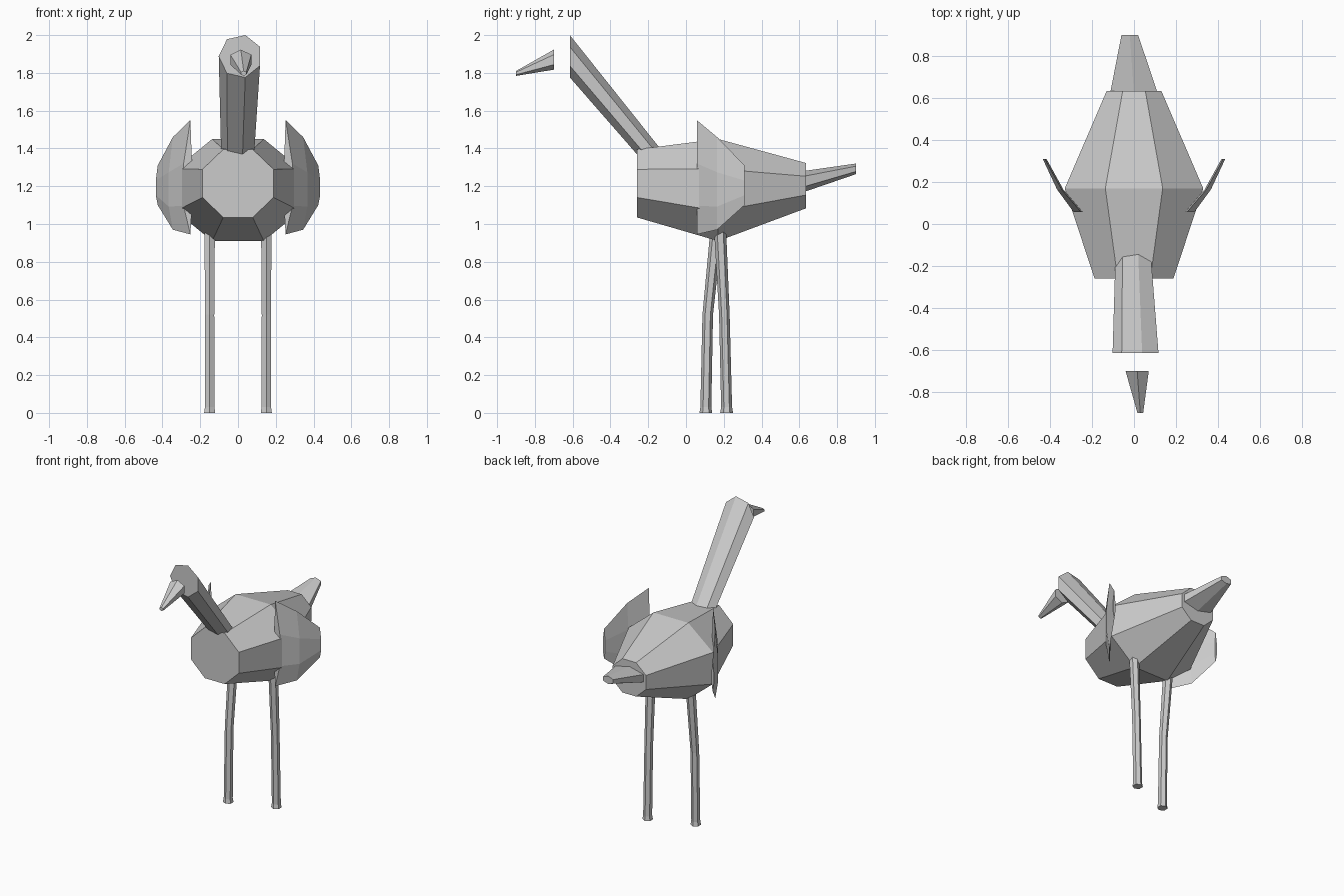
import bpy, bmesh
from math import cos, sin, pi, radians

cube = bpy.data.objects.get("Cube")
if cube:
    bpy.data.objects.remove(cube, do_unlink=True)

grey = bpy.data.materials.new("plain grey")
grey.use_nodes = True
colour = (0.6, 0.6, 0.6, 1)
grey.diffuse_color = colour
grey.node_tree.nodes["Principled BSDF"].inputs["Base Color"].default_value = colour


def loft(name, rings):
    """Skin a series of equal-length rings and cap both ends."""
    bm = bmesh.new()
    rows = [[bm.verts.new(p) for p in ring] for ring in rings]
    n = len(rows[0])
    for a, b in zip(rows, rows[1:]):
        for i in range(n):
            j = (i + 1) % n
            bm.faces.new((a[i], a[j], b[j], b[i]))
    bm.faces.new(rows[0])
    bm.faces.new(rows[-1])
    bmesh.ops.recalc_face_normals(bm, faces=bm.faces)
    mesh = bpy.data.meshes.new(name)
    bm.to_mesh(mesh)
    bm.free()
    mesh.materials.append(grey)
    obj = bpy.data.objects.new(name, mesh)
    bpy.context.collection.objects.link(obj)
    return obj


def upright_ring(x, y, z, rx, rz, sides, turn):
    """Polygon standing in the xz plane."""
    angles = [radians(turn) + 2 * pi * i / sides for i in range(sides)]
    return [(x + rx * cos(a), y, z + rz * sin(a)) for a in angles]


def flat_ring(x, y, z, r, sides=6):
    """Polygon lying in the xy plane."""
    angles = [pi / 2 + 2 * pi * i / sides for i in range(sides)]
    return [(x + r * cos(a), y + r * sin(a), z) for a in angles]


# Body: octagonal barrel, widest in the middle
k = 1 / cos(pi / 8)
loft("body", [upright_ring(0, y, z, rx * k, rz * k, 8, 22.5) for y, z, rx, rz in (
    (-0.26, 1.215, 0.188, 0.18), (0.17, 1.18, 0.33, 0.27), (0.635, 1.203, 0.13, 0.12))])

# Neck: seven-sided, narrower where it enters the body
loft("neck", [upright_ring(x, y, z, r, r, 7, 77) for x, y, z, r in (
    (0.013, -0.615, 1.888, 0.115), (0.0, -0.14, 1.318, 0.088))])

# Beak: small tapered piece ahead of the neck
loft("beak", [upright_ring(0.015, -0.70, 1.87, 0.064, 0.053, 6, 30),
              upright_ring(0.03, -0.90, 1.797, 0.016, 0.013, 6, 30)])

# Tail: flattened taper at the back
loft("tail", [upright_ring(0, 0.62, 1.224, 0.132, 0.056, 6, 30),
              upright_ring(-0.02, 0.90, 1.292, 0.046, 0.028, 6, 30)])

# Legs: one straight, one bent further forward
for name, x, hip, knee, foot in (("left_leg", 0.15, 0.18, 0.203, 0.215),
                                 ("right_leg", -0.15, 0.162, 0.115, 0.105)):
    loft(name, [flat_ring(x, hip, 0.98, 0.032), flat_ring(x, knee, 0.52, 0.028),
                flat_ring(x, foot, 0.03, 0.029), flat_ring(x, foot, 0, 0.034)])


# Wings: thin bulging plates flaring outward toward the back
def wing_ring(side, y, x, top, bottom, bulge):
    up = bottom + (top - bottom) * 0.62
    low = bottom + (top - bottom) * 0.25
    outline = ((x, top), (x + bulge, up), (x + bulge, low),
               (x, bottom), (x - 0.008, low), (x - 0.008, up))
    return [(side * px, y, pz) for px, pz in outline]


for name, side in (("left_wing", 1), ("right_wing", -1)):
    loft(name, [wing_ring(side, *column) for column in (
        (0.057, 0.252, 1.55, 0.945, 0.036),
        (0.165, 0.345, 1.46, 0.97, 0.022),
        (0.31, 0.425, 1.31, 1.10, 0.01))])
